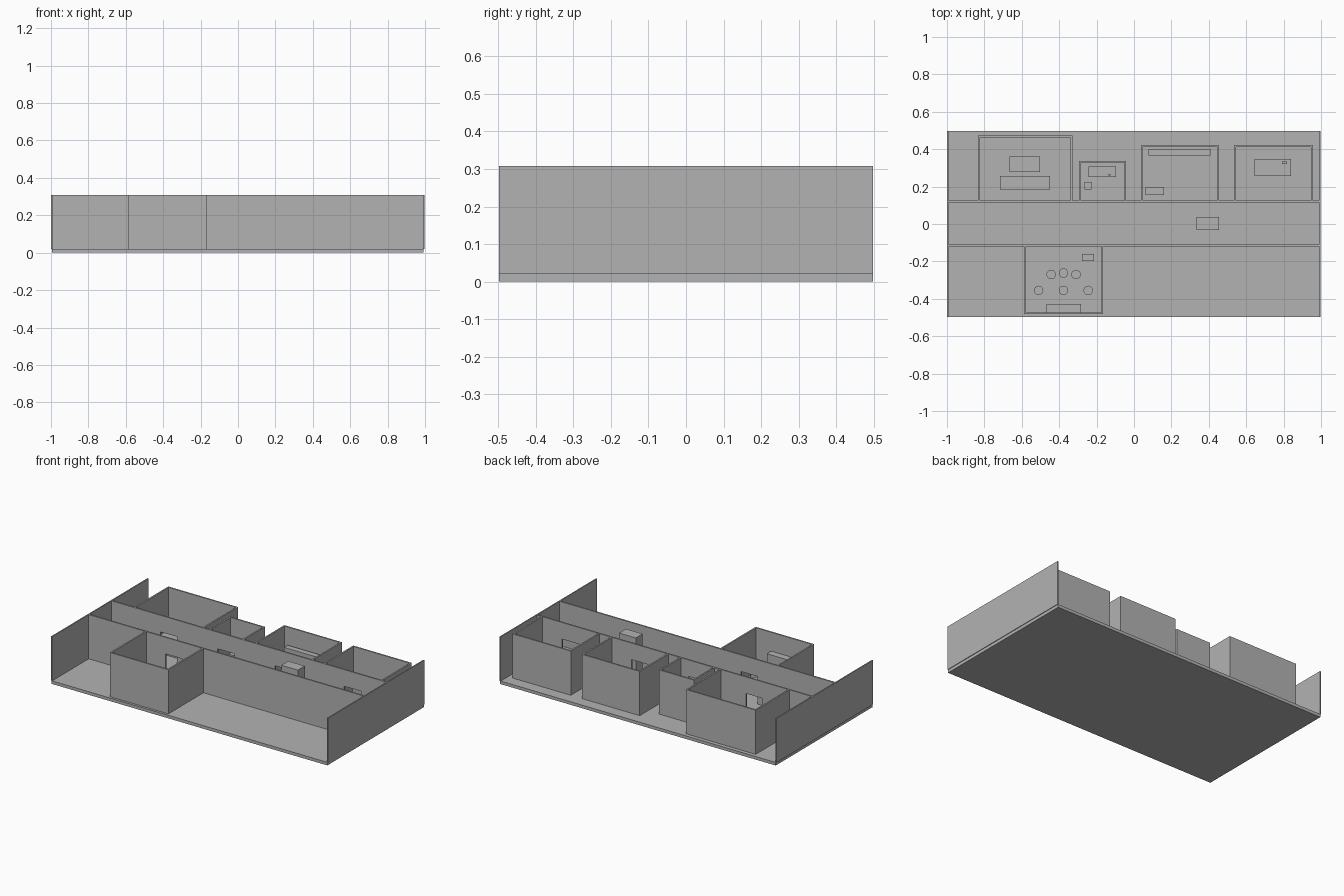
import bpy, bmesh
from mathutils import Vector

if "Cube" in bpy.data.objects:
    bpy.data.objects.remove(bpy.data.objects["Cube"])

# Single plaster grey
grey = bpy.data.materials.new("plaster_grey")
grey.use_nodes = True
colour = (0.45, 0.45, 0.45, 1)
grey.diffuse_color = colour
grey.node_tree.nodes["Principled BSDF"].inputs["Base Color"].default_value = colour

FLOOR, TOP = 0.02, 0.308
WALL = 0.01
BACK, FRONT = 0.12, -0.115      # corridor wall centre lines


def finish(name, bm):
    bmesh.ops.recalc_face_normals(bm, faces=bm.faces)
    mesh = bpy.data.meshes.new(name)
    bm.to_mesh(mesh)
    bm.free()
    mesh.materials.append(grey)
    obj = bpy.data.objects.new(name, mesh)
    bpy.context.collection.objects.link(obj)
    return obj


def extrude(name, outline, direction):
    bm = bmesh.new()
    face = bm.faces.new([bm.verts.new(p) for p in outline])
    new = bmesh.ops.extrude_face_region(bm, geom=[face], use_keep_orig=True)["geom"]
    verts = [g for g in new if isinstance(g, bmesh.types.BMVert)]
    bmesh.ops.translate(bm, verts=verts, vec=Vector(direction))
    return finish(name, bm)


def box(name, x0, x1, y0, y1, z0, z1):
    outline = [(x0, y0, z0), (x1, y0, z0), (x1, y1, z0), (x0, y1, z0)]
    return extrude(name, outline, (0, 0, z1 - z0))


def corridor_wall(name, y, doors, half=0.06, head=0.2):
    # Elevation outline with a notch for every doorway
    pts = [(-0.995, FLOOR)]
    for x in doors:
        pts += [(x - half, FLOOR), (x - half, head), (x + half, head), (x + half, FLOOR)]
    pts += [(0.99, FLOOR), (0.99, TOP), (-0.995, TOP)]
    extrude(name, [(x, y - WALL / 2, z) for x, z in pts], (0, WALL, 0))


def room(name, x0, x1, y_in, y_out):
    # U-shaped plan, open towards the corridor wall
    inner = y_out - WALL if y_out > y_in else y_out + WALL
    plan = [(x0, y_in), (x0, y_out), (x1, y_out), (x1, y_in),
            (x1 - WALL, y_in), (x1 - WALL, inner), (x0 + WALL, inner), (x0 + WALL, y_in)]
    extrude(name, [(x, y, FLOOR) for x, y in plan], (0, 0, TOP - FLOOR))


# Floor and end walls
box("floor_slab", -0.995, 0.992, -0.497, 0.497, 0, FLOOR)
box("right_end_wall", -1.0, -0.992, -0.497, 0.497, FLOOR, TOP)
box("left_end_wall", 0.988, 0.996, -0.497, 0.497, FLOOR, TOP)

# Corridor walls and rooms
corridor_wall("back_corridor_wall", BACK, [-0.58, -0.167, 0.245, 0.745])
corridor_wall("front_corridor_wall", FRONT, [-0.378])
e = WALL / 2
room("large_room_walls", -0.833, -0.33, BACK + e, 0.472)
room("small_room_walls", -0.293, -0.042, BACK + e, 0.338)
room("storage_room_walls", 0.038, 0.455, BACK + e, 0.422)
room("office_room_walls", 0.535, 0.957, BACK + e, 0.422)
room("meeting_room_walls", -0.587, -0.165, FRONT - e, -0.482)

# Furniture
box("large_room_table", -0.717, -0.45, 0.185, 0.257, FLOOR, 0.12)
box("large_room_desk", -0.665, -0.503, 0.278, 0.36, FLOOR, 0.12)
box("small_room_desk", -0.243, -0.095, 0.25, 0.308, FLOOR, 0.11)
box("small_room_desk_item", -0.135, -0.125, 0.258, 0.266, 0.11, 0.125)
box("small_room_stool", -0.264, -0.227, 0.185, 0.225, FLOOR, 0.09)
box("storage_shelf", 0.077, 0.41, 0.365, 0.402, FLOOR, 0.195)
box("storage_crate", 0.062, 0.16, 0.155, 0.198, FLOOR, 0.1)
box("office_desk", 0.645, 0.84, 0.257, 0.348, FLOOR, 0.12)
box("office_desk_item", 0.79, 0.818, 0.32, 0.333, 0.12, 0.135)
box("corridor_cabinet", 0.335, 0.455, -0.033, 0.038, FLOOR, 0.3)
box("meeting_cabinet", -0.467, -0.283, -0.472, -0.428, FLOOR, 0.185)
box("meeting_side_table", -0.277, -0.215, -0.198, -0.16, FLOOR, 0.1)

# Round stools in the meeting room
stools = [(-0.51, -0.355), (-0.377, -0.355), (-0.245, -0.355),
          (-0.443, -0.27), (-0.377, -0.262), (-0.31, -0.27)]
for i, (x, y) in enumerate(stools):
    bm = bmesh.new()
    bmesh.ops.create_cone(bm, cap_ends=True, segments=24, radius1=0.025, radius2=0.025, depth=0.07)
    bmesh.ops.translate(bm, verts=bm.verts, vec=(x, y, FLOOR + 0.035))
    finish(f"round_stool_{i + 1}", bm)
